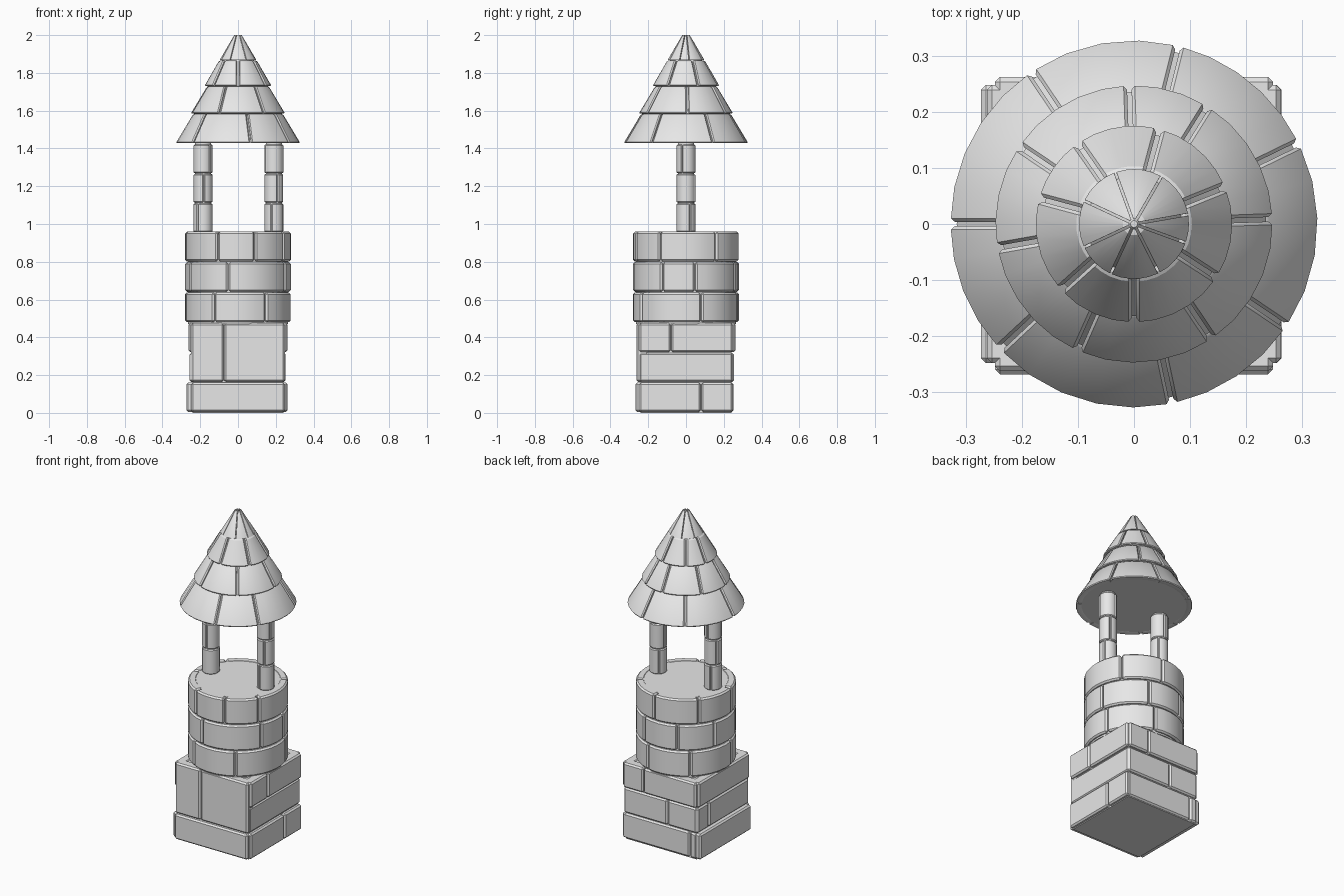
import bpy, bmesh, math

if "Cube" in bpy.data.objects:
    bpy.data.objects.remove(bpy.data.objects["Cube"])

stone = bpy.data.materials.new("stone_grey")
stone.diffuse_color = (0.8, 0.8, 0.8, 1)
stone.use_nodes = True
stone.node_tree.nodes["Principled BSDF"].inputs["Base Color"].default_value = stone.diffuse_color


def finish(name, bm, bevel=0.0):
    """Chamfer the hard edges, then make a smooth-by-angle object."""
    bmesh.ops.recalc_face_normals(bm, faces=bm.faces[:])
    if bevel:
        hard = [e for e in bm.edges if e.calc_face_angle(0) > math.radians(32)]
        bmesh.ops.bevel(bm, geom=hard, offset=bevel, segments=1,
                        affect='EDGES', clamp_overlap=True)
    me = bpy.data.meshes.new(name)
    bm.to_mesh(me)
    bm.free()
    me.materials.append(stone)
    ob = bpy.data.objects.new(name, me)
    bpy.context.collection.objects.link(ob)
    bpy.ops.object.select_all(action='DESELECT')
    ob.select_set(True)
    bpy.context.view_layer.objects.active = ob
    bpy.ops.object.shade_smooth_by_angle(angle=math.radians(30))
    return ob


def lathe(name, pts, cx=0.0, n=36):
    """Closed solid of revolution from (radius, z) points."""
    bm = bmesh.new()
    rings = [[bm.verts.new((cx + r * math.cos(math.tau * i / n),
                            r * math.sin(math.tau * i / n), z))
              for i in range(n)] for r, z in pts]
    for a, b in zip(rings, rings[1:]):
        for i in range(n):
            j = (i + 1) % n
            bm.faces.new((a[i], a[j], b[j], b[i]))
    bm.faces.new(rings[0][::-1])
    bm.faces.new(rings[-1])
    return finish(name, bm)


def ring_course(name, joints, z0, z1, r0, r1, depth, gap, bevel, cx=0.0, step=11):
    """Ring of curved stones separated at the joint angles (degrees)."""
    bm = bmesh.new()
    profile = [(max(r0 - depth, 0.009), z0), (r0, z0),
               (r1, z1), (max(r1 - depth, 0.009), z1)]
    joints = sorted(j % 360 for j in joints)
    for k, a0 in enumerate(joints):
        a1 = joints[k + 1] if k + 1 < len(joints) else joints[0] + 360
        n = max(2, round((a1 - a0) / step))
        cols = []
        for i in range(n + 1):
            col = []
            for r, z in profile:
                off = math.asin(min(0.5, gap / 2 / r))   # parallel-sided joint
                s = math.radians(a0) + off
                e = math.radians(a1) - off
                a = s + (e - s) * i / n
                col.append(bm.verts.new((cx + r * math.cos(a), r * math.sin(a), z)))
            cols.append(col)
        for p, q in zip(cols, cols[1:]):
            for i in range(4):
                j = (i + 1) % 4
                bm.faces.new((p[i], p[j], q[j], q[i]))
        bm.faces.new(cols[0])
        bm.faces.new(cols[-1][::-1])
    return finish(name, bm, bevel)


def box(bm, x0, x1, y0, y1, z0, z1):
    v = [bm.verts.new((x, y, z)) for z in (z0, z1)
         for x, y in ((x0, y0), (x1, y0), (x1, y1), (x0, y1))]
    for f in ((3, 2, 1, 0), (4, 5, 6, 7), (0, 1, 5, 4),
              (1, 2, 6, 5), (2, 3, 7, 6), (3, 0, 4, 7)):
        bm.faces.new([v[i] for i in f])


# Square base: inner block
bm = bmesh.new()
box(bm, -0.242, 0.242, -0.242, 0.242, 0.0, 0.47)
finish("base_core", bm)

# Square base: facing stones (z0, z1, reach, splits along the wall)
H = (0.003, 0.162, 0.32, 0.477)
walls = {
    "front": [(H[0], H[1], 0.268, []), (H[1], H[3], 0.262, [-0.075])],
    "right": [(H[0], H[1], 0.263, [0.08]), (H[1], H[2], 0.252, []),
              (H[2], H[3], 0.262, [-0.08])],
    "back": [(H[0], H[1], 0.252, [-0.2]), (H[1], H[2], 0.254, [-0.05]),
             (H[2], H[3], 0.262, [0.11])],
    "left": [(H[0], H[1], 0.273, []), (H[1], H[2], 0.256, [0.14]),
             (H[2], H[3], 0.262, [])],
}
for side, courses in walls.items():
    bm = bmesh.new()
    for z0, z1, reach, splits in courses:
        ends = [-0.25] + splits + [0.25]
        for a, b in zip(ends, ends[1:]):
            a, b, lo, hi = a + 0.002, b - 0.002, z0 + 0.002, z1 - 0.002
            if side == "front":
                box(bm, a, b, -reach, -0.2, lo, hi)
            elif side == "back":
                box(bm, a, b, 0.2, reach, lo, hi)
            elif side == "right":
                box(bm, 0.2, reach, a, b, lo, hi)
            else:
                box(bm, -reach, -0.2, a, b, lo, hi)
    finish("base_stones_" + side, bm, 0.009)

# Round drum
lathe("drum_core", [(0.264, 0.47), (0.264, 0.945), (0.245, 0.945), (0.245, 0.957)])
drum = [(190, 243, 302, 17, 75, 130), (205, 259, 333, 10, 68, 115, 160),
        (190, 247, 289, 330, 35, 85, 140)]
for i, joints in enumerate(drum):
    z = 0.48 + 0.161 * i
    ring_course(f"drum_course_{i + 1}", joints, z, z + 0.157,
                0.28, 0.28, 0.05, 0.005, 0.009)

# Two posts of three stone drums each
for side, cx in (("left", -0.185), ("right", 0.19)):
    lathe(f"post_core_{side}", [(0.043, 0.95), (0.043, 1.44)], cx, 20)
    for i in range(3):
        z = 0.957 + 0.156 * i
        t = 40 * i + (20 if cx > 0 else 0)
        ring_course(f"post_{side}_{i + 1}", (t + 5, t + 110, t + 235), z, z + 0.152,
                    0.05, 0.05, 0.022, 0.003, 0.005, cx, 18)

# Conical roof: four tile courses (z0, z1, lower radius, upper radius, joints)
roof = [
    (1.428, 1.582, 0.33, 0.238, (26, 76, 124, 180, 223, 282, 326)),
    (1.584, 1.728, 0.25, 0.164, (2, 58, 92, 146, 190, 246, 304)),
    (1.730, 1.865, 0.178, 0.1, (22, 75, 125, 165, 222, 270, 327)),
    (1.867, 2.0, 0.098, 0.02, (10, 60, 110, 155, 205, 245, 297, 340)),
]
core = []
for i, (z0, z1, r0, r1, joints) in enumerate(roof):
    small = i == 3
    ring_course(f"roof_course_{i + 1}", joints, z0, z1, r0, r1, 0.04,
                0.004 if small else 0.008, 0.003 if small else 0.006)
    core += [(r0 - 0.014, z0 + 0.001), (max(r1 - 0.014, 0.006), z1 - 0.004)]
lathe("roof_core", core)
